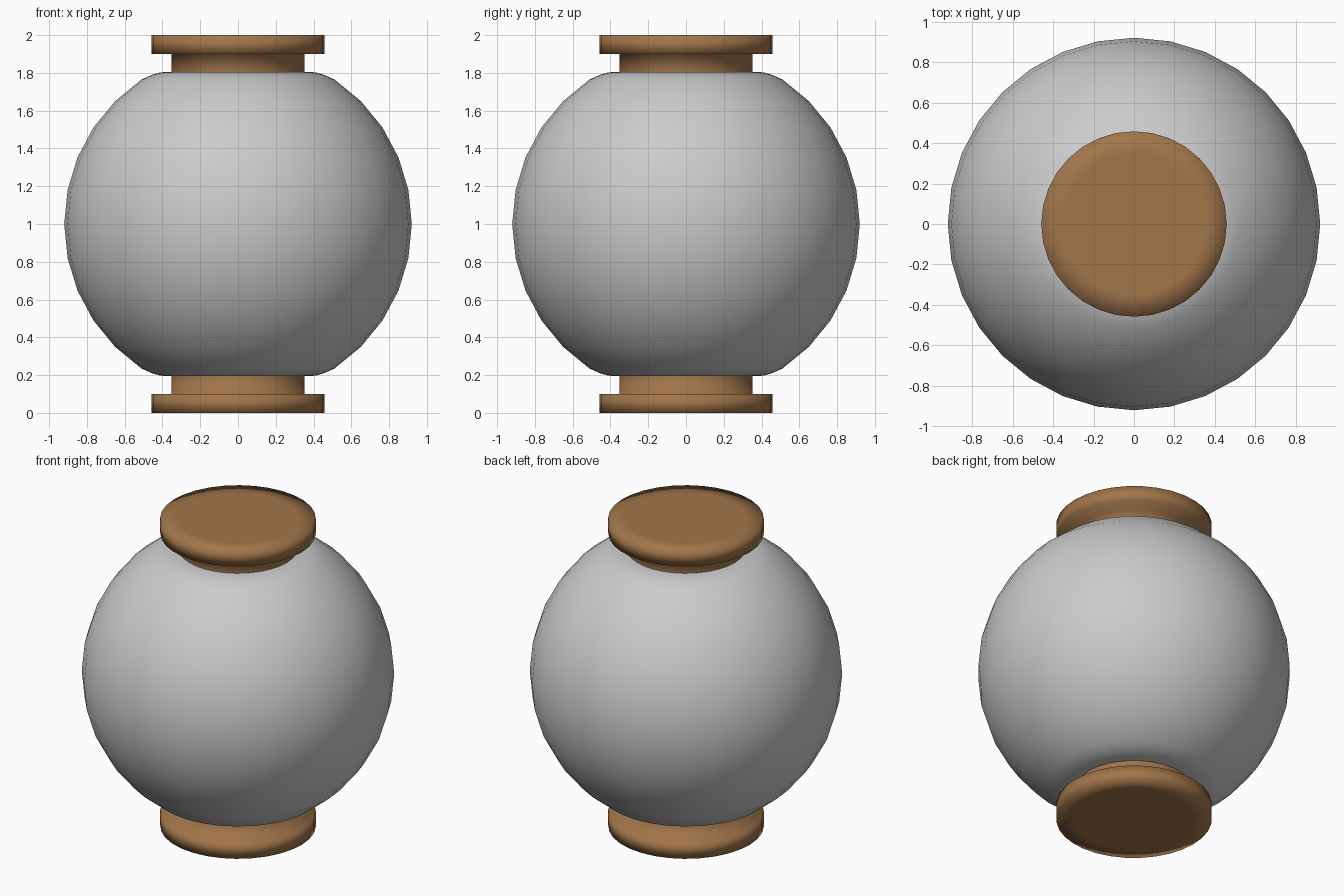
import bpy, bmesh, math

if "Cube" in bpy.data.objects:
    bpy.data.objects.remove(bpy.data.objects["Cube"])

SEG = 32
R = 0.92
NECK = R * math.cos(math.radians(67.5))
RIM = 0.458


def lathe(name, profile, material=None):
    """Revolve (radius, z) points around z; radius 0 makes a pole."""
    bm = bmesh.new()
    rings = []
    for r, z in profile:
        n = SEG if r > 0 else 1
        rings.append([bm.verts.new((r * math.cos(2 * math.pi * i / SEG),
                                    r * math.sin(2 * math.pi * i / SEG), z))
                      for i in range(n)])
    for a, b in zip(rings, rings[1:]):
        for i in range(SEG):
            j = (i + 1) % SEG
            quad = [a[i % len(a)], a[j % len(a)], b[j % len(b)], b[i % len(b)]]
            bm.faces.new(list(dict.fromkeys(quad)))
    bmesh.ops.recalc_face_normals(bm, faces=bm.faces)
    for f in bm.faces:
        f.smooth = True
    mesh = bpy.data.meshes.new(name)
    bm.to_mesh(mesh)
    bm.free()
    if material:
        mesh.materials.append(material)
    obj = bpy.data.objects.new(name, mesh)
    bpy.context.collection.objects.link(obj)
    return obj


def flip(profile):
    return [(r, 2 - z) for r, z in profile]


wood = bpy.data.materials.new("brown")
wood.diffuse_color = (0.36, 0.18, 0.07, 1)
wood.use_nodes = True
wood.node_tree.nodes["Principled BSDF"].inputs["Base Color"].default_value = wood.diffuse_color

# Round lantern body, flattened at both ends
end = [(NECK, 0.195), (0.41, 0.197), (0.455, 0.21)]
ball = [(R * math.cos(math.radians(a * 11.25)),
         1 + R * math.sin(math.radians(a * 11.25))) for a in range(-5, 6)]
lathe("lantern_body", end + ball + flip(end)[::-1])

# Stepped wooden end caps: wide disc and narrower neck
cap = [(0, 0), (NECK, 0), (RIM, 0), (RIM, 0.1), (NECK, 0.1), (NECK, 0.2)]
lathe("bottom_cap", cap, wood)
lathe("top_cap", flip(cap), wood)
